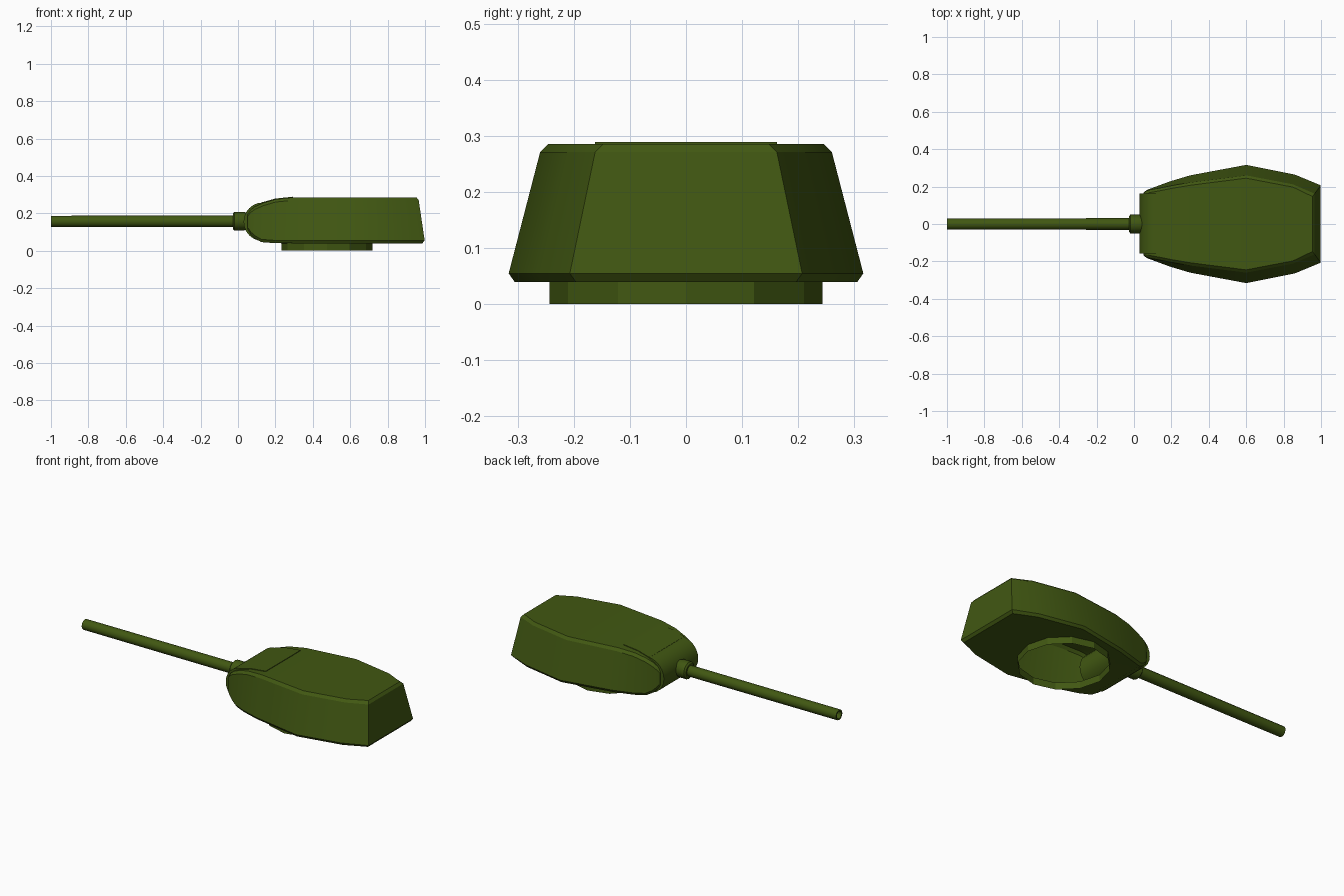
import bpy, bmesh, math
from mathutils import Matrix

if "Cube" in bpy.data.objects:
    bpy.data.objects.remove(bpy.data.objects["Cube"])

green = bpy.data.materials.new("olive green")
green.diffuse_color = (0.053, 0.097, 0.006, 1)
green.use_nodes = True
green.node_tree.nodes["Principled BSDF"].inputs["Base Color"].default_value = green.diffuse_color


def finish(name, bm, angle=30, recalc=True):
    if recalc:
        bmesh.ops.recalc_face_normals(bm, faces=bm.faces)
    me = bpy.data.meshes.new(name)
    bm.to_mesh(me)
    bm.free()
    me.materials.append(green)
    ob = bpy.data.objects.new(name, me)
    bpy.context.collection.objects.link(ob)
    bpy.ops.object.select_all(action='DESELECT')
    ob.select_set(True)
    bpy.context.view_layer.objects.active = ob
    bpy.ops.object.shade_smooth_by_angle(angle=math.radians(angle))
    return ob


def lathe_x(name, profile, z, n=12, closed=False):
    """Revolve (x, radius) points about the x axis at height z."""
    bm = bmesh.new()
    rings = [[bm.verts.new((x, r * math.cos(2 * math.pi * i / n), z + r * math.sin(2 * math.pi * i / n)))
              for i in range(n)] for x, r in profile]
    for a, b in zip(rings, rings[1:]):
        for i in range(n):
            j = (i + 1) % n
            bm.faces.new((a[i], a[j], b[j], b[i]))
    for ring in (rings[0], rings[-1]):
        bm.faces.new(ring)
    return finish(name, bm, 35)


# Turret shell: cross-sections along x
# (x bottom, x top, half width bottom, half width top, z bottom, z top, chamfer)
stations = [
    (0.052, 0.052, 0.168, 0.168, 0.115, 0.195, 0.010),
    (0.068, 0.068, 0.182, 0.178, 0.088, 0.218, 0.013),
    (0.090, 0.090, 0.190, 0.184, 0.066, 0.236, 0.015),
    (0.125, 0.135, 0.203, 0.192, 0.046, 0.256, 0.015),
    (0.190, 0.200, 0.227, 0.205, 0.041, 0.275, 0.015),
    (0.300, 0.300, 0.260, 0.222, 0.040, 0.286, 0.015),
    (0.600, 0.600, 0.316, 0.260, 0.040, 0.286, 0.015),
    (0.860, 0.850, 0.264, 0.212, 0.040, 0.286, 0.015),
    (0.998, 0.966, 0.207, 0.162, 0.040, 0.286, 0.015),
]
bm = bmesh.new()
rings = []
for k, (xb, xt, yb, yt, zb, zt, c) in enumerate(stations):
    cx = 0.012 if k == len(stations) - 1 else 0
    half = [(xb - cx, yb - 0.7 * c, zb), (xb, yb, zb + c), (xt, yt, zt - c), (xt - cx, yt - c, zt)]
    pts = half + [(x, -y, z) for x, y, z in reversed(half)]
    rings.append([bm.verts.new(p) for p in pts])
FLOOR_START = 3
for k, (a, b) in enumerate(zip(rings, rings[1:])):
    for i in range(8):
        if i == 7 and k >= FLOOR_START:
            continue
        j = (i + 1) % 8
        bm.faces.new((a[i], a[j], b[j], b[i]))
bm.faces.new(rings[0])
last = rings[-1]
for q in ((0, 1, 6, 7), (1, 2, 5, 6), (2, 3, 4, 5)):
    bm.faces.new([last[i] for i in q])
# Floor with the round opening for the ring
RX, RR, N = 0.475, 0.243, 12
circle = [(RX + RR * math.cos(2 * math.pi * i / N), RR * math.sin(2 * math.pi * i / N)) for i in range(N)]
hole = [bm.verts.new((x, y, 0.04)) for x, y in circle]
edges = [bm.edges.new((hole[i], hole[(i + 1) % N])) for i in range(N)]
edges += [e for e in bm.edges if len(e.link_faces) == 1]
bmesh.ops.triangle_fill(bm, use_beauty=True, edges=edges, normal=(0, 0, -1))
finish("turret_shell", bm, 25)

# Turret ring: open thin wall under the floor
bm = bmesh.new()
lo = [bm.verts.new((x, y, 0)) for x, y in circle]
hi = [bm.verts.new((x, y, 0.041)) for x, y in circle]
for i in range(N):
    j = (i + 1) % N
    bm.faces.new((lo[i], lo[j], hi[j], hi[i]))
finish("turret_ring", bm, 25, recalc=False)

# Gun mantlet: horizontal drum between the cheeks
bm = bmesh.new()
bmesh.ops.create_cone(bm, cap_ends=True, segments=24, radius1=0.103, radius2=0.103, depth=0.32,
                      matrix=Matrix.Translation((0.133, 0.003, 0.155)) @ Matrix.Rotation(math.pi / 2, 4, 'X'))
finish("gun_mantlet", bm)

# Sloping roof plate behind the mantlet
bm = bmesh.new()
low, top = [], []
for x, z in ((0.125, 0.258), (0.200, 0.279), (0.295, 0.289)):
    low.append([bm.verts.new((x, s * 0.162, z - 0.008)) for s in (-1, 1)])
    top.append([bm.verts.new((x, s * 0.162, z)) for s in (-1, 1)])
for k in range(2):
    for row in (low, top):
        bm.faces.new((row[k][0], row[k + 1][0], row[k + 1][1], row[k][1]))
    for s in (0, 1):
        bm.faces.new((low[k][s], low[k + 1][s], top[k + 1][s], top[k][s]))
for k in (0, 2):
    bm.faces.new((low[k][0], low[k][1], top[k][1], top[k][0]))
finish("roof_plate", bm)

# Gun collar and barrel with a hollow muzzle
lathe_x("gun_collar", [(-0.028, 0.040), (-0.020, 0.050), (0.030, 0.050), (0.045, 0.045)], 0.158)
lathe_x("gun_barrel", [(-0.90, 0.020), (-1.0, 0.022), (-1.0, 0.030), (0.0, 0.031)], 0.157)
